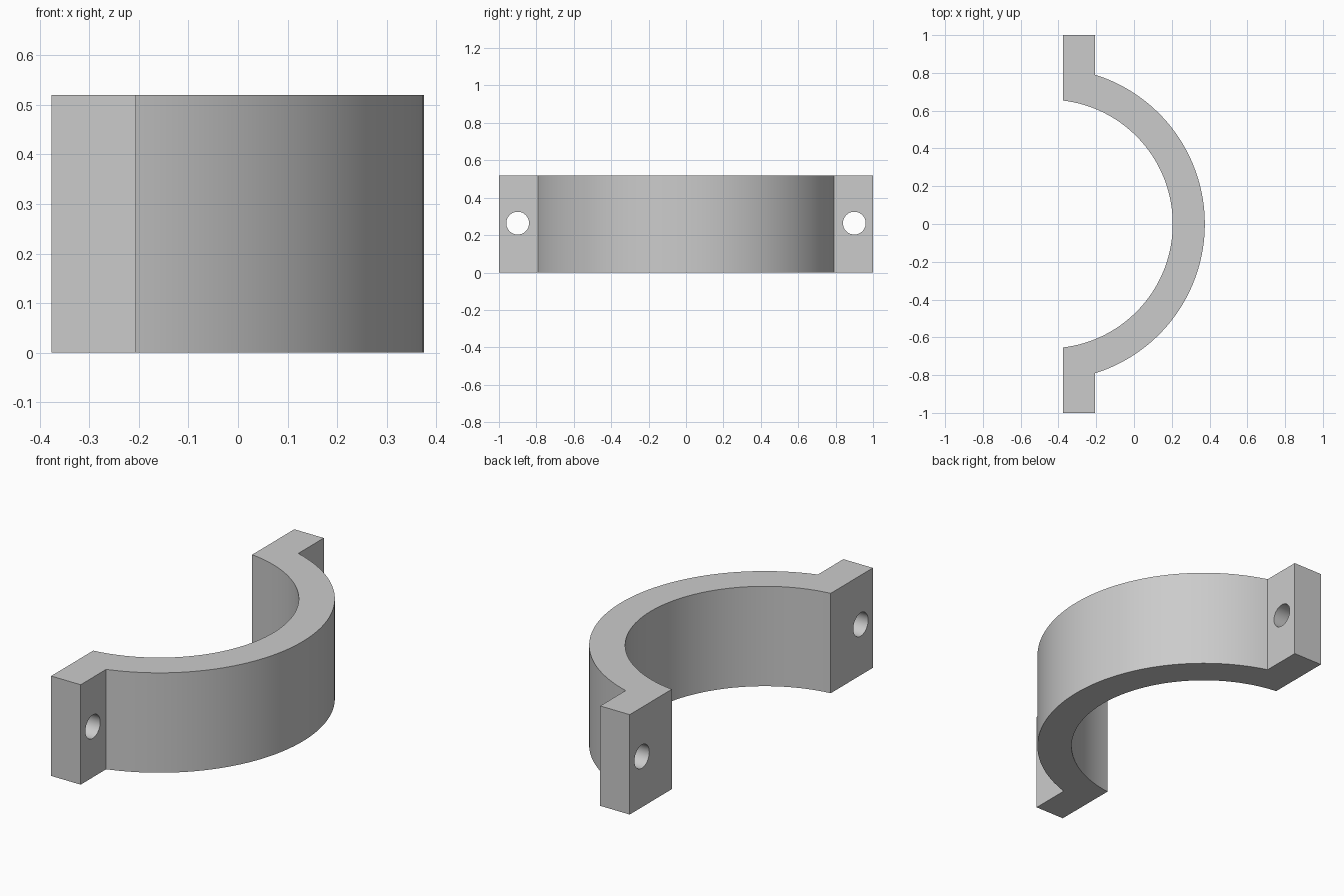
import bpy, bmesh, math
from mathutils import Matrix

cube = bpy.data.objects.get("Cube")
if cube:
    bpy.data.objects.remove(cube, do_unlink=True)

HEIGHT = 0.52
BACK, TAB_FRONT = -0.376, -0.206      # the two flat faces of the tabs
CENTRE, OUTER, INNER = -0.453, 0.828, 0.658
SEGMENTS = 64

grey = bpy.data.materials.new("plain grey")
grey.use_nodes = True
colour = (0.6, 0.6, 0.6, 1)
grey.diffuse_color = colour
grey.node_tree.nodes["Principled BSDF"].inputs["Base Color"].default_value = colour


def make_object(name, bm):
    bmesh.ops.recalc_face_normals(bm, faces=bm.faces)
    mesh = bpy.data.meshes.new(name)
    bm.to_mesh(mesh)
    bm.free()
    mesh.materials.append(grey)
    obj = bpy.data.objects.new(name, mesh)
    bpy.context.collection.objects.link(obj)
    return obj


def arc(radius, end_x):
    """Points from the -y end to the +y end, both ends lying on x = end_x."""
    half = math.acos((end_x - CENTRE) / radius)
    angles = [half * (2 * i / SEGMENTS - 1) for i in range(SEGMENTS + 1)]
    return [(CENTRE + radius * math.cos(a), radius * math.sin(a)) for a in angles]


# Half clamp: curved band and bolt tabs as one extruded profile
profile = [(BACK, -1), (TAB_FRONT, -1)] + arc(OUTER, TAB_FRONT)
profile += [(TAB_FRONT, 1), (BACK, 1)] + arc(INNER, BACK)[::-1]
bm = bmesh.new()
base = bm.faces.new([bm.verts.new((x, y, 0)) for x, y in profile])
top = bmesh.ops.extrude_face_region(bm, geom=[base])["geom"]
bmesh.ops.translate(bm, vec=(0, 0, HEIGHT),
                    verts=[v for v in top if isinstance(v, bmesh.types.BMVert)])
clamp = make_object("half_clamp", bm)

# Bolt holes through both tabs
bm = bmesh.new()
for side in (-1, 1):
    place = Matrix.Translation((-0.29, side * 0.9, 0.264)) @ Matrix.Rotation(math.pi / 2, 4, 'Y')
    bmesh.ops.create_cone(bm, cap_ends=True, segments=40, radius1=0.061,
                          radius2=0.061, depth=0.4, matrix=place)
cutter = make_object("bolt_hole_cutter", bm)
cutter.hide_render = True

cut = clamp.modifiers.new("bolt holes", 'BOOLEAN')
cut.operation = 'DIFFERENCE'
cut.solver = 'EXACT'
cut.object = cutter
bpy.ops.object.select_all(action='DESELECT')
clamp.select_set(True)
bpy.context.view_layer.objects.active = clamp
bpy.ops.object.modifier_apply(modifier=cut.name)
bpy.data.objects.remove(cutter, do_unlink=True)

# Smooth curved walls, crisp edges
bpy.ops.object.shade_smooth_by_angle(angle=math.radians(30))
